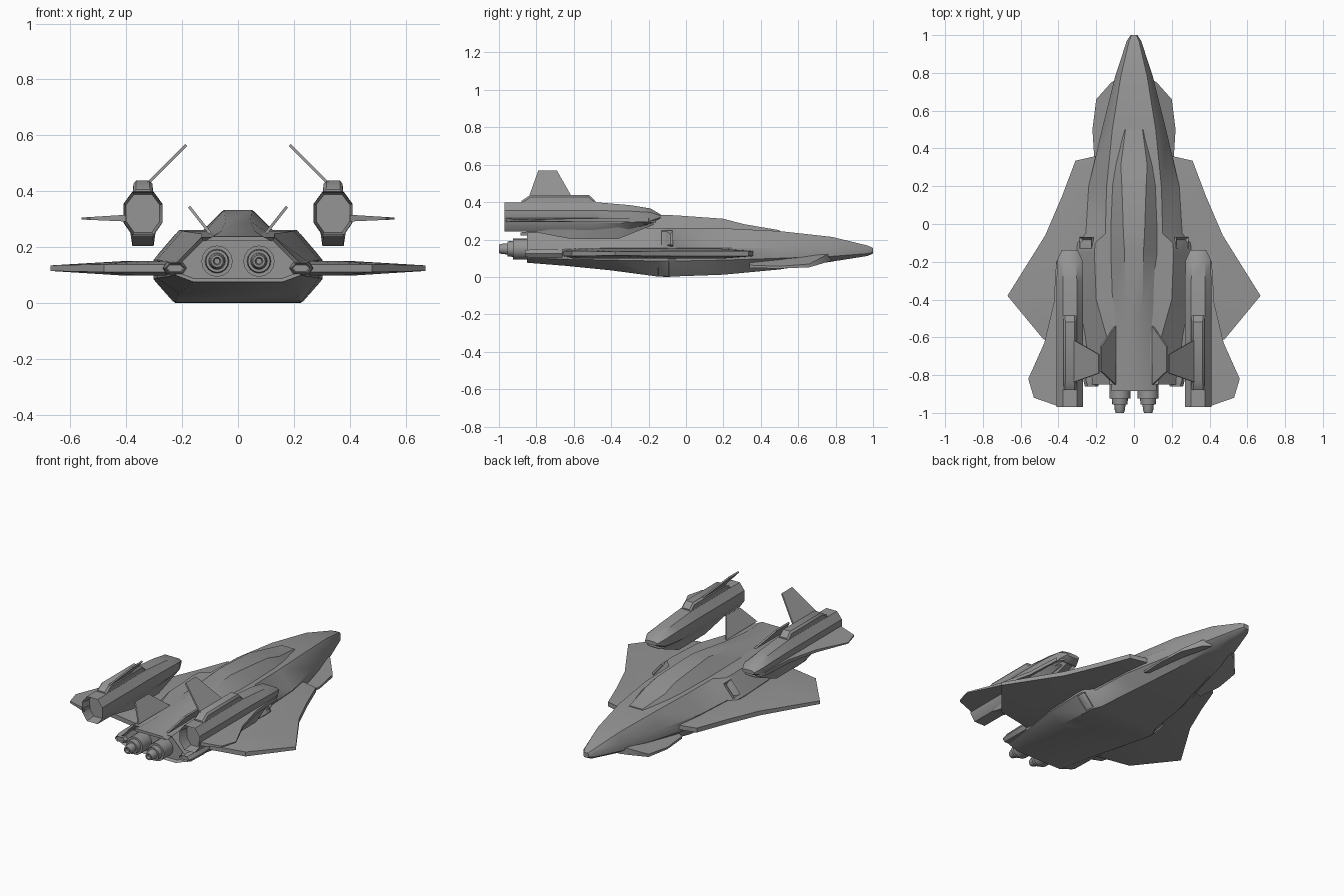
import bpy, bmesh, math
from mathutils import Vector, Matrix

if "Cube" in bpy.data.objects:
    bpy.data.objects.remove(bpy.data.objects["Cube"])

grey = bpy.data.materials.new("dark_grey")
grey.diffuse_color = (.30, .30, .30, 1)
grey.use_nodes = True
grey.node_tree.nodes["Principled BSDF"].inputs["Base Color"].default_value = grey.diffuse_color


def finish(bm, name, mirror):
    bmesh.ops.recalc_face_normals(bm, faces=bm.faces)
    me = bpy.data.meshes.new(name)
    bm.to_mesh(me)
    bm.free()
    me.materials.append(grey)
    ob = bpy.data.objects.new(name, me)
    bpy.context.collection.objects.link(ob)
    if mirror:
        m = ob.modifiers.new("Mirror", 'MIRROR')
        m.use_mirror_merge = False
    return ob


def recess(bm, face, width, depth):
    bmesh.ops.recalc_face_normals(bm, faces=bm.faces)
    bmesh.ops.inset_region(bm, faces=[face], thickness=width, use_even_offset=True)
    bmesh.ops.translate(bm, verts=face.verts[:], vec=-face.normal * depth)


def loft(name, rings, mirror=False, hollow=None):
    """Skin a list of rings; hollow=(rim, depth) sinks the last cap."""
    bm = bmesh.new()
    vs = [[bm.verts.new(p) for p in r] for r in rings]
    n = len(vs[0])
    for a, b in zip(vs, vs[1:]):
        for i in range(n):
            bm.faces.new((a[i], a[(i + 1) % n], b[(i + 1) % n], b[i]))
    bm.faces.new(vs[0])
    cap = bm.faces.new(vs[-1])
    if hollow:
        recess(bm, cap, *hollow)
    return finish(bm, name, mirror)


def symmetric(half, y, cx=0):
    """Full ring from right-hand (x, z) points, bottom to top."""
    return [(cx + x, y, z) for x, z in half] + [(cx - x, y, z) for x, z in reversed(half)]


def plate(name, outline, z_low, z_high):
    """Mirrored surface with thickness varying over x."""
    return loft(name, [[(x, y, f(x)) for x, y in outline] for f in (z_low, z_high)], True)


def ramp(x0, z0, x1, z1):
    return lambda x: z0 + (z1 - z0) * (min(max(x, x0), x1) - x0) / (x1 - x0)


def fin(name, base, tip, thick=0.010):
    """Mirrored canted fin: each end is (x, y_rear, y_front, z)."""
    d = Vector((tip[0] - base[0], 0, tip[3] - base[3])).normalized()
    off = Vector((d.z, 0, -d.x)) * thick / 2
    rings = []
    for x, y0, y1, z in (base, tip):
        rings.append([Vector((x, y, z)) + s * off for y, s in ((y0, -1), (y1, -1), (y1, 1), (y0, 1))])
    loft(name, rings, True)


def turned(name, x, z, profile, sides=16):
    """Mirrored round part along y from (y, radius) pairs."""
    rings = [[(x + r * math.cos(2 * math.pi * i / sides), y, z + r * math.sin(2 * math.pi * i / sides))
              for i in range(sides)] for y, r in profile]
    loft(name, rings, True)


# Main hull: y, bottom half-width, bottom z, waist half-width, waist z low/high, deck half-width, deck z
hull = [
    (1.00, .010, .125, .018, .132, .150, .012, .155),
    (.97, .020, .112, .038, .125, .152, .026, .168),
    (.78, .055, .082, .100, .110, .155, .070, .214),
    (.50, .110, .040, .170, .100, .155, .115, .245),
    (.20, .170, .012, .240, .090, .155, .145, .260),
    (-.05, .200, .003, .255, .085, .155, .152, .262),
    (-.10, .225, .000, .300, .085, .155, .205, .262),
    (-.15, .225, .002, .302, .085, .155, .210, .262),
    (-.40, .210, .035, .290, .090, .155, .200, .258),
    (-.65, .180, .060, .250, .095, .148, .130, .248),
    (-.85, .160, .076, .225, .100, .140, .130, .236),
]
loft("hull", [symmetric([(b, zb), (w, zl), (w, zu), (s, zs)], y)
              for y, b, zb, w, zl, zu, s, zs in hull], hollow=(.012, .015))

# Canopy and dorsal spine: y, base half-width, base z, top half-width, top z
spine = [(.50, .055, .235, .045, .250), (.31, .115, .235, .070, .282), (.20, .133, .240, .064, .311),
         (-.05, .140, .245, .056, .329), (-.15, .140, .245, .050, .333),
         (-.45, .135, .235, .045, .292), (-.70, .120, .225, .060, .258), (-.885, .120, .222, .090, .238)]
loft("canopy_spine", [symmetric([(b, zb), (t, zt)], y) for y, b, zb, t, zt in spine])

# Wings: a thick spar at the root narrowing to thin edges all round
wing = [(.20, .36), (.31, .335), (.38, .15), (.47, -.06), (.67, -.38), (.48, -.61), (.22, -.66)]
core = [(.20, .20), (.27, .18), (.30, .05), (.34, -.10), (.40, -.37), (.36, -.56), (.22, -.61)]
edge = ramp(.48, .012, .67, .008)
loft("wing", [[(x, y, .098) for x, y in core], [(x, y, .123 - edge(x)) for x, y in wing],
              [(x, y, .127 + edge(x)) for x, y in wing], [(x, y, .151) for x, y in core]], True)

# Drooped forward strakes
plate("forward_strake", [(.07, .78), (.12, .75), (.20, .66), (.22, .50), (.21, .34), (.12, .34)],
      ramp(.10, .085, .22, .045), ramp(.10, .130, .22, .057))

# Engine pods: y, half-width, flat half-width, z bottom / side low / side high / top
CX = .34
pod = [(-.137, .042, .025, .312, .318, .328, .335), (-.19, .066, .036, .285, .300, .345, .366),
       (-.30, .070, .037, .255, .290, .352, .384), (-.49, .070, .037, .240, .288, .355, .400),
       (-.97, .070, .037, .243, .290, .355, .398)]
loft("engine_pod", [symmetric([(f, z0), (w, z1), (w, z2), (f, z3)], y, CX)
                    for y, w, f, z0, z1, z2, z3 in pod], True, hollow=(.01, .06))
loft("pod_keel", [symmetric([(b, z), (.05, .285)], y, CX) for y, b, z in
                  [(-.17, .02, .280), (-.36, .038, .204), (-.62, .038, .204), (-.80, .036, .238)]], True)
loft("pod_ridge", [symmetric([(.037, .39), (t, z), (t * .7, z + .012)], y, CX) for y, t, z in
                   [(-.485, .035, .395), (-.52, .034, .427), (-.83, .034, .427), (-.88, .035, .395)]], True)
plate("pod_winglet", [(.38, -.16), (.412, -.20), (.425, -.42), (.475, -.63), (.56, -.82), (.53, -.92), (.40, -.965)],
      ramp(.40, .292, .56, .299), ramp(.40, .316, .56, .306))

# Canted fins on pods and on the aft deck
fin("pod_fin", (.325, -.84, -.61, .425), (.185, -.79, -.69, .565))
fin("deck_fin", (.10, -.85, -.54, .25), (.175, -.78, -.65, .345))

# Main thrusters
turned("thruster", .075, .15, [(-.82, .056), (-.925, .056), (-.925, .043), (-.955, .040),
                               (-.955, .030), (-.985, .027), (-1.0, .022), (-1.0, .014), (-.985, .010)])

# Slim side boosters at the stern
loft("stern_booster", [symmetric([(w, .125 - h), (w + .015, .125), (w, .125 + h)], y, .225)
                       for y, w, h in [(-.66, .025, .02), (-.70, .030, .024), (-.83, .028, .022), (-.86, .02, .016)]],
     True, hollow=(.004, .01))

# Recessed manoeuvring ports on the hull flanks
for label, loc, ang in (("upper_port", (.251, -.100, .205), .863), ("lower_port", (.259, -.12, .046), 2.29)):
    bm = bmesh.new()
    bmesh.ops.create_cube(bm, size=1)
    bm.normal_update()
    top = max(bm.faces, key=lambda f: f.normal.z)
    bmesh.ops.scale(bm, vec=(.10, .06, .014), verts=bm.verts)
    recess(bm, top, .012, .012)
    bmesh.ops.transform(bm, matrix=Matrix.Translation(loc) @ Matrix.Rotation(ang, 4, 'Y'), verts=bm.verts)
    finish(bm, label, True)

# Soft shading across shallow bends, crisp elsewhere
for ob in bpy.context.collection.objects:
    ob.select_set(True)
    bpy.context.view_layer.objects.active = ob
bpy.ops.object.shade_smooth_by_angle(angle=math.radians(35))
